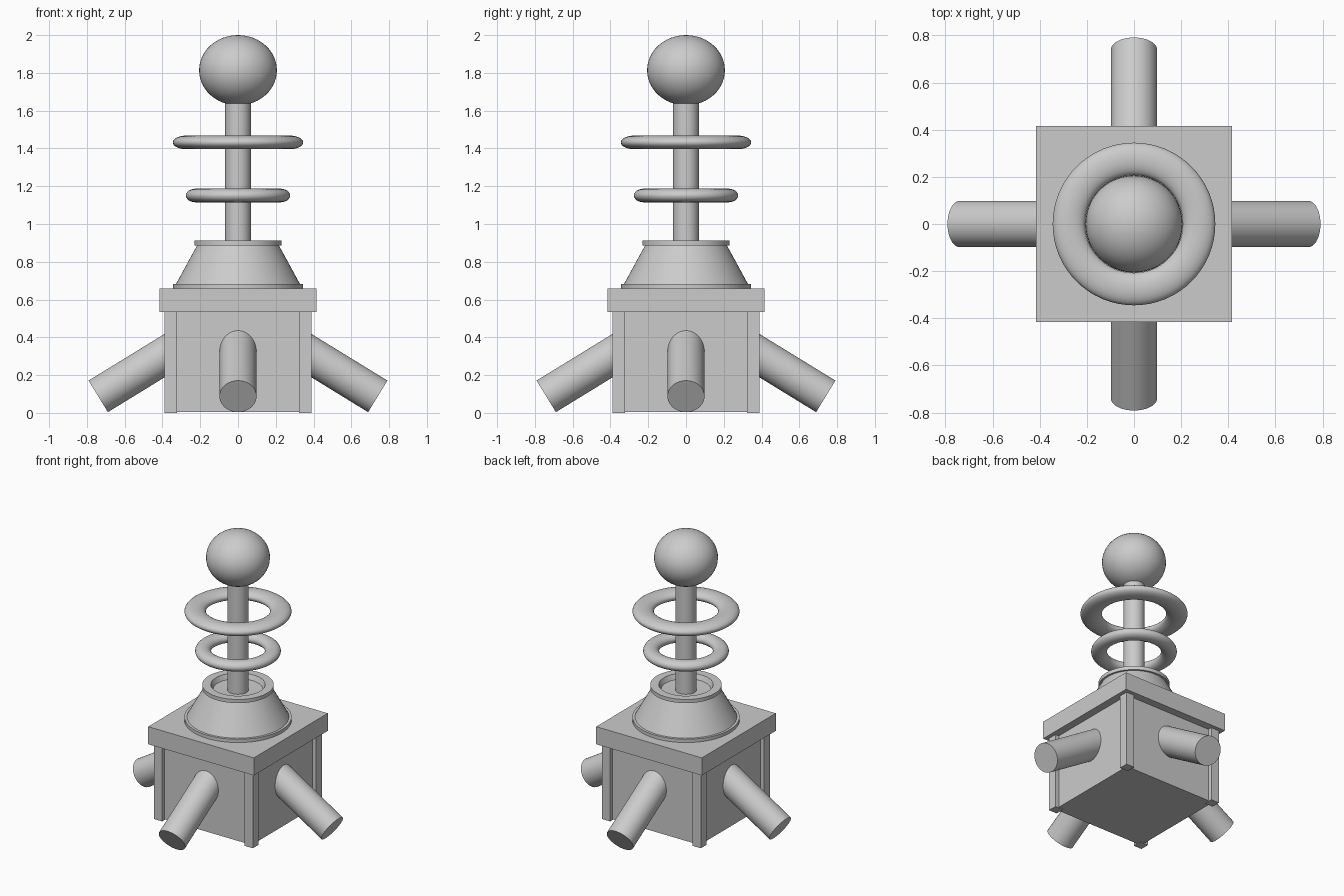
import bpy, bmesh
from math import sin, cos, pi, radians
from mathutils import Vector

if "Cube" in bpy.data.objects:
    bpy.data.objects.remove(bpy.data.objects["Cube"])


def make(name, verts, faces):
    me = bpy.data.meshes.new(name)
    me.from_pydata(verts, [], faces)
    bm = bmesh.new()
    bm.from_mesh(me)
    bmesh.ops.remove_doubles(bm, verts=bm.verts, dist=1e-5)
    bmesh.ops.recalc_face_normals(bm, faces=bm.faces)
    bm.to_mesh(me)
    bm.free()
    ob = bpy.data.objects.new(name, me)
    bpy.context.collection.objects.link(ob)
    return finish(ob, name)


def finish(ob, name):
    ob.name = name
    bpy.ops.object.select_all(action='DESELECT')
    ob.select_set(True)
    bpy.context.view_layer.objects.active = ob
    bpy.ops.object.shade_smooth_by_angle(angle=radians(35))
    return ob


def box(name, center, size):
    bpy.ops.mesh.primitive_cube_add(size=1, location=center)
    ob = bpy.context.object
    ob.name = name
    ob.scale = size
    return ob


def rod(name, a, b, radius):
    a, b = Vector(a), Vector(b)
    bpy.ops.mesh.primitive_cylinder_add(vertices=48, radius=radius,
                                        depth=(b - a).length, location=(a + b) / 2)
    ob = bpy.context.object
    ob.rotation_euler = (b - a).to_track_quat('Z', 'Y').to_euler()
    return finish(ob, name)


def lathe(name, profile, n=64):
    # Spins a closed (radius, z) profile around the z axis
    m = len(profile)
    verts = [(r * cos(2 * pi * i / n), r * sin(2 * pi * i / n), z)
             for i in range(n) for r, z in profile]
    faces = [(i * m + j, (i + 1) % n * m + j,
              (i + 1) % n * m + (j + 1) % m, i * m + (j + 1) % m)
             for i in range(n) for j in range(m)]
    return make(name, verts, faces)


def flat_ring(name, major, width, height, z):
    lathe(name, [(major + width * cos(2 * pi * k / 24), z + height * sin(2 * pi * k / 24))
                 for k in range(24)])


# Square body and overhanging slab
box("body", (0, 0, 0.28), (0.72, 0.72, 0.55))
box("top_slab", (0, 0, 0.597), (0.83, 0.83, 0.125))

# Corner posts
for sx in (-1, 1):
    for sy in (-1, 1):
        box("corner_post", (sx * 0.356, sy * 0.356, 0.275), (0.064, 0.064, 0.55))

# Four slanted legs, one per side
for i in range(4):
    c, s = cos(i * pi / 2), sin(i * pi / 2)
    rod("leg", (0.26 * c, 0.26 * s, 0.382), (0.74 * c, 0.74 * s, 0.0875), 0.098)

# Tapered collar with a lip at each end and a shallow dish on top
collar = [(0.15, 0.655), (0.345, 0.655), (0.345, 0.683), (0.328, 0.683),
          (0.217, 0.886), (0.23, 0.886), (0.23, 0.912), (0.175, 0.912),
          (0.16, 0.878), (0.04, 0.872), (0.04, 0.655)]
lathe("collar", collar)

# Central pole, floating rings and ball
rod("pole", (0, 0, 0.80), (0, 0, 1.66), 0.068)
flat_ring("lower_ring", 0.225, 0.051, 0.036, 1.151)
flat_ring("upper_ring", 0.276, 0.069, 0.036, 1.432)
bpy.ops.mesh.primitive_uv_sphere_add(segments=48, ring_count=24, radius=1,
                                     location=(0, 0, 1.814))
bpy.context.object.scale = (0.206, 0.206, 0.186)
finish(bpy.context.object, "ball")
